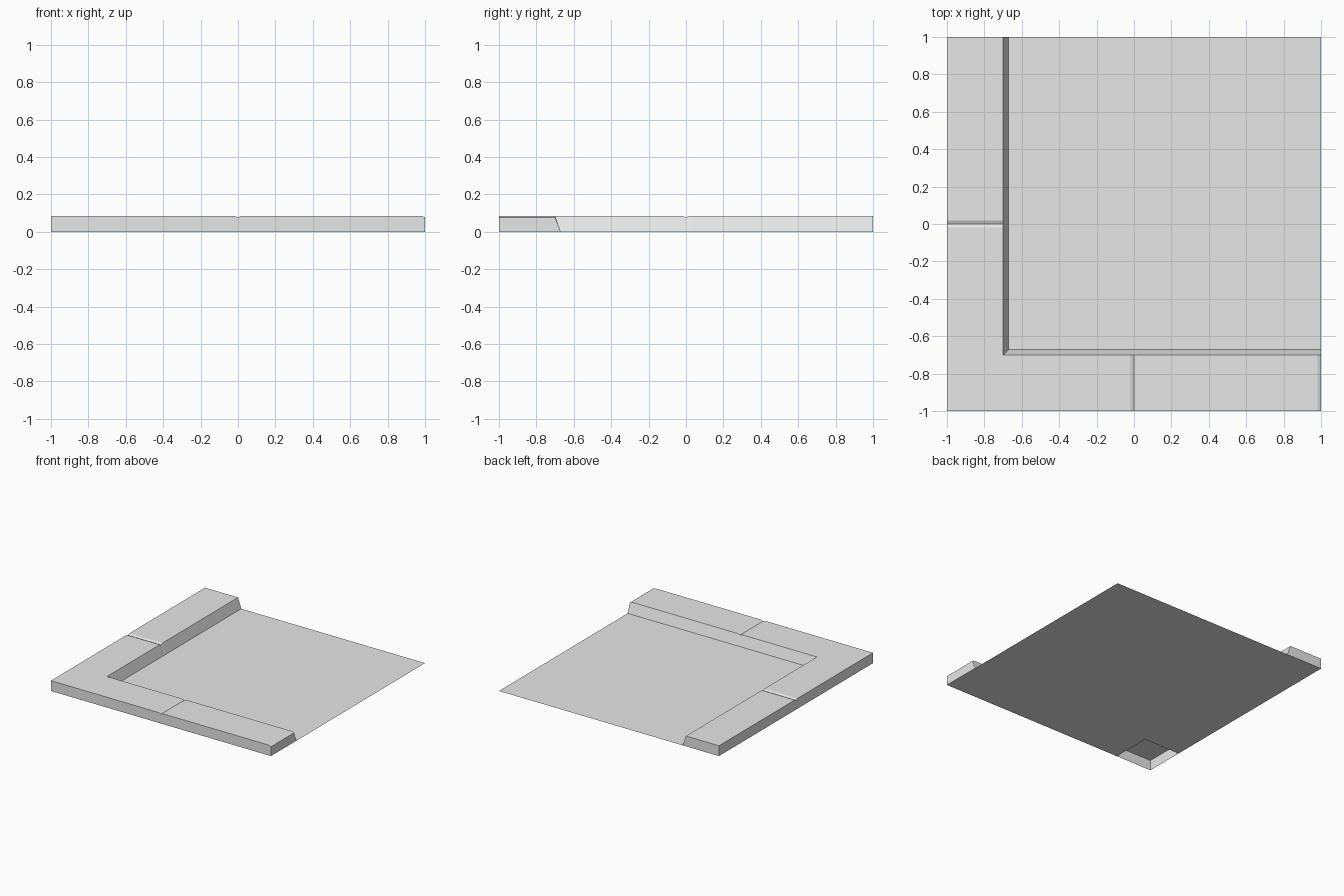
import bpy, bmesh

cube = bpy.data.objects.get("Cube")
if cube:
    bpy.data.objects.remove(cube, do_unlink=True)

HALF = 1.0          # half the tile size
LIP = -0.70         # inner top edge of the kerb
FOOT = -0.67        # inner bottom edge of the kerb
TOP = 0.085         # kerb height
GROOVE = 0.018      # half width of the joint grooves
DEPTH = 0.008       # depth of the joint grooves

grey = bpy.data.materials.new("concrete_grey")
grey.use_nodes = True
colour = (0.8, 0.8, 0.8, 1)
grey.diffuse_color = colour
grey.node_tree.nodes["Principled BSDF"].inputs["Base Color"].default_value = colour


def make_object(name, bm):
    mesh = bpy.data.meshes.new(name)
    bm.to_mesh(mesh)
    bm.free()
    mesh.materials.append(grey)
    obj = bpy.data.objects.new(name, mesh)
    bpy.context.collection.objects.link(obj)
    return obj


def add_rect(bm, x0, x1, y0, y1, up=True):
    corners = [(x0, y0), (x1, y0), (x1, y1), (x0, y1)]
    if not up:
        corners.reverse()
    bm.faces.new([bm.verts.new((x, y, 0)) for x, y in corners])


# Kerb: one cross-section swept along the side arm, mitred, then along the front arm
def section(bm, along, height, arm):
    profile = [(-HALF, 0), (-HALF, height), (LIP, height), (FOOT, 0)]
    ring = []
    for across, z in profile:
        if arm == "side":
            co = (across, along, z)
        elif arm == "front":
            co = (along, across, z)
        else:
            co = (across, across, z)
        ring.append(bm.verts.new(co))
    return ring


low = TOP - DEPTH
stations = [(HALF, TOP, "side"), (GROOVE, TOP, "side"), (0, low, "side"),
            (-GROOVE, TOP, "side"), (0, TOP, "corner"), (-GROOVE, TOP, "front"),
            (0, low, "front"), (GROOVE, TOP, "front"),
            (HALF - GROOVE, TOP, "front"), (HALF, low, "front")]

bm = bmesh.new()
rings = [section(bm, *s) for s in stations]
for a, b in zip(rings, rings[1:]):
    for i in range(3):
        bm.faces.new((a[i], a[i + 1], b[i + 1], b[i]))
# end caps
bm.faces.new(rings[0][::-1])
bm.faces.new(rings[-1])
bmesh.ops.recalc_face_normals(bm, faces=bm.faces)
bm.normal_update()
# make sure the walking surface faces up
if max(bm.faces, key=lambda f: f.calc_center_median().z).normal.z < 0:
    bmesh.ops.reverse_faces(bm, faces=bm.faces)
make_object("kerb", bm)

# Underside of the two kerb arms, open beneath the corner
bm = bmesh.new()
add_rect(bm, -HALF, FOOT, FOOT, HALF, up=False)
add_rect(bm, FOOT, HALF, -HALF, FOOT, up=False)
make_object("kerb_underside", bm)

# Road sheet
bm = bmesh.new()
add_rect(bm, FOOT, HALF, FOOT, HALF)
make_object("road_surface", bm)
